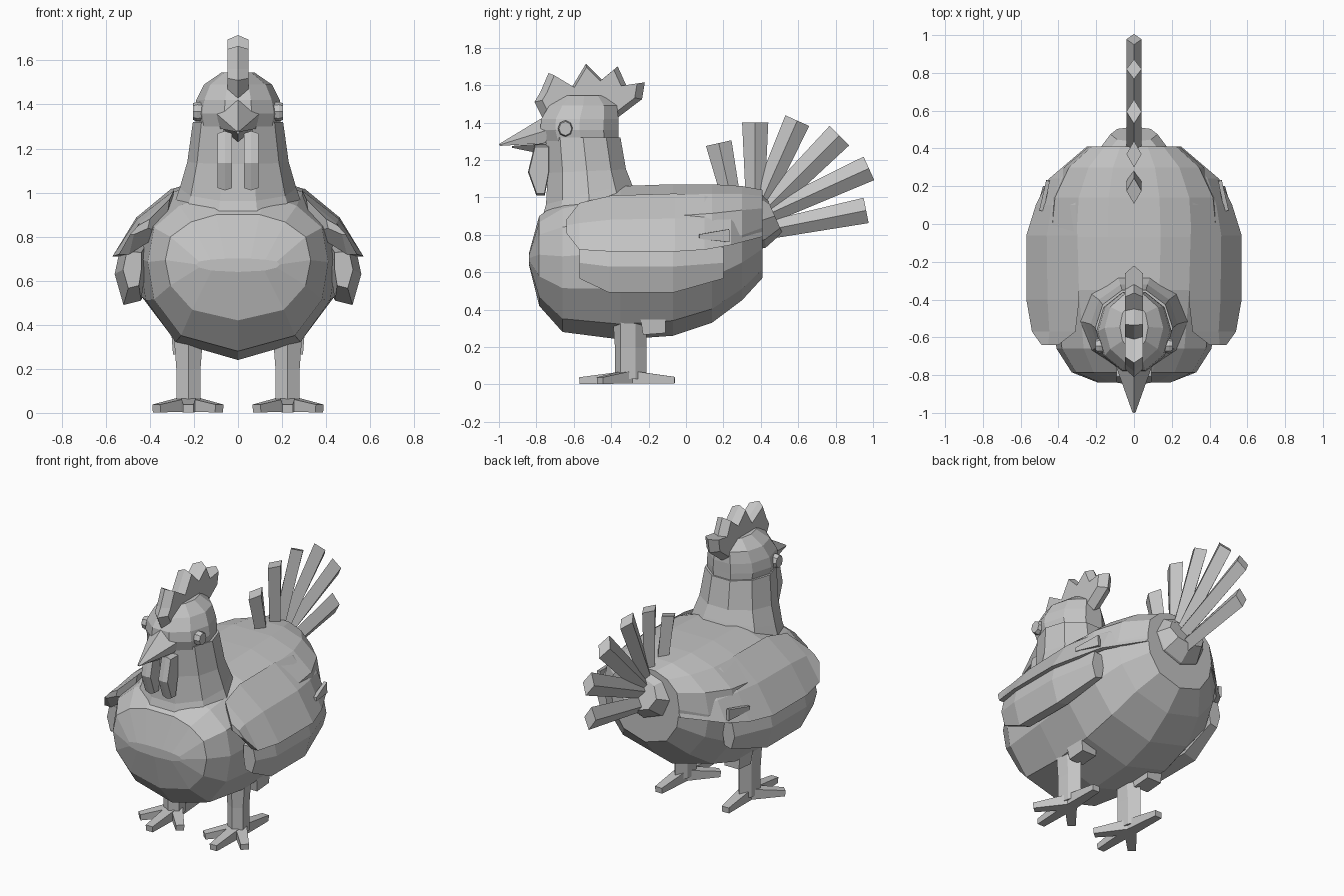
import bpy, bmesh, math
from mathutils import Vector

cube = bpy.data.objects.get("Cube")
if cube:
    bpy.data.objects.remove(cube, do_unlink=True)

grey = bpy.data.materials.new("plain_grey")
grey.use_nodes = True
grey.diffuse_color = (.55, .55, .55, 1)
grey.node_tree.nodes["Principled BSDF"].inputs["Base Color"].default_value = grey.diffuse_color


def finish(name, bm):
    """Turn a bmesh into a flat shaded object."""
    bmesh.ops.remove_doubles(bm, verts=bm.verts, dist=.0005)
    bmesh.ops.recalc_face_normals(bm, faces=bm.faces)
    mesh = bpy.data.meshes.new(name)
    bm.to_mesh(mesh)
    bm.free()
    mesh.materials.append(grey)
    obj = bpy.data.objects.new(name, mesh)
    bpy.context.collection.objects.link(obj)


def loft(name, rings):
    """Skin a row of closed rings and cap both ends."""
    bm = bmesh.new()
    loops = [[bm.verts.new(p) for p in ring] for ring in rings]
    for lower, upper in zip(loops, loops[1:]):
        count = len(lower)
        for i in range(count):
            j = (i + 1) % count
            bm.faces.new((lower[i], lower[j], upper[j], upper[i]))
    bm.faces.new(loops[0])
    bm.faces.new(loops[-1])
    finish(name, bm)


def loft_pair(name, rings):
    """Build a left part and its mirror image on the right."""
    loft("left_" + name, rings)
    loft("right_" + name, [[(-x, y, z) for x, y, z in ring] for ring in rings])


def oval(sides, z, front, back, width, slope=0):
    """Level oval ring; slope lifts its back edge."""
    ring = []
    for i in range(sides):
        a = math.tau * (i + .5) / sides
        x, y = math.sin(a), -math.cos(a)
        ring.append((width * x, (front + back) / 2 + y * (back - front) / 2, z + slope * y))
    return ring


def spike(start, end, w0, h0, w1, h1):
    """Four sided tapering bar from start to end."""
    start, end = Vector(start), Vector(end)
    along = (end - start).normalized()
    side = along.cross(Vector((0, 0, 1))).normalized()
    up = side.cross(along)
    corners = [(1, 1), (-1, 1), (-1, -1), (1, -1)]
    return [[p + side * a * w + up * b * h for a, b in corners]
            for p, w, h in ((start, w0, h0), (end, w1, h1))]


def slab(name, outline, half, core, inset):
    """Flat part in the side plane with a raised rim along its middle."""
    cy = sum(p[0] for p in outline) / len(outline)
    cz = sum(p[1] for p in outline) / len(outline)
    rings = []
    for x, s in ((core - half, inset), (core, 1), (core + half, inset)):
        rings.append([(x, cy + (y - cy) * s, cz + (z - cz) * s) for y, z in outline])
    loft(name, rings)


# Body: one cross-section scaled along the length
half = [(0, 0), (.63, .1), (.93, .33), (1, .57), (.93, .79), (.65, .93), (.3, 1)]
section = half + [(-x, z) for x, z in reversed(half[1:])]
stations = [  # y, bottom, top, half width
    (-.84, .64, .7, .19), (-.785, .42, .9, .33), (-.66, .28, .99, .41), (-.35, .24, 1.06, .45),
    (-.07, .26, 1.07, .47), (.14, .33, 1.07, .45), (.3, .45, 1.06, .37), (.41, .57, 1.04, .24)]
loft("body", [[(w * x, y, b + (t - b) * z) for x, z in section] for y, b, t, w in stations])

# Tail base: short cone leaning back and down
loft("tail_base", [[(w * math.cos(math.tau * i / 8), y + lean * math.sin(math.tau * i / 8),
                     z + h * math.sin(math.tau * i / 8)) for i in range(8)]
                   for y, z, w, h, lean in ((.36, .88, .2, .16, 0), (.415, .88, .17, .15, -.01),
                                            (.475, .9, .125, .09, -.04))])

# Neck and head
loft("neck", [oval(10, z, f, b, w, s) for z, f, b, w, s in (
    (.92, -.79, -.24, .3, .06), (1.02, -.76, -.28, .265, .06), (1.14, -.75, -.31, .23, .01),
    (1.32, -.76, -.34, .205, 0))])
loft("head", [oval(10, z, f, b, w) for z, f, b, w in (
    (1.3, -.77, -.35, .19), (1.36, -.79, -.35, .2), (1.42, -.785, -.35, .19),
    (1.49, -.74, -.36, .155), (1.545, -.67, -.42, .075))])

# Beak
loft("upper_beak", [
    [(0, -.76, 1.43), (.1, -.74, 1.36), (.08, -.75, 1.29), (-.08, -.75, 1.29), (-.1, -.74, 1.36)],
    [(0, -1, 1.285), (.008, -.998, 1.28), (.005, -.995, 1.275), (-.005, -.995, 1.275), (-.008, -.998, 1.28)]])
loft("lower_beak", [
    [(.07, -.74, 1.29), (0, -.76, 1.23), (-.07, -.74, 1.29)],
    [(.008, -.93, 1.275), (0, -.93, 1.265), (-.008, -.93, 1.275)]])

# Comb
slab("comb", [(-.77, 1.43), (-.81, 1.51), (-.78, 1.56), (-.735, 1.665), (-.61, 1.59), (-.535, 1.715),
              (-.45, 1.63), (-.365, 1.7), (-.32, 1.6), (-.22, 1.615), (-.235, 1.525), (-.36, 1.43),
              (-.5, 1.48)], .047, 0, .86)

# Wattles and eyes
for side, sign in (("left", 1), ("right", -1)):
    slab(side + "_wattle", [(-.81, 1.28), (-.845, 1.135), (-.8, 1.01), (-.755, 1.01), (-.73, 1.14),
                            (-.73, 1.28)], .032, sign * .06, .92)
eye_rings = []
for x, r in ((.15, .036), (.185, .04), (.205, .034)):
    eye_rings.append([(x, -.645 + r * math.cos(math.tau * i / 8),
                       1.368 + r * 1.1 * math.sin(math.tau * i / 8)) for i in range(8)])
loft_pair("eye", eye_rings)

# Wings: covering layer that hugs the back and tapers to a point
cover_rings = []
for y, inner_x, inner_z, edge_x, edge_z in (
        (-.64, .4, .88, .49, .81), (-.57, .31, .97, .54, .72), (-.4, .29, 1.01, .57, .71),
        (-.06, .3, 1.02, .57, .71), (.1, .31, 1.01, .52, .72), (.24, .3, .97, .45, .745),
        (.41, .22, .83, .25, .79)):
    dx, dz = edge_x - inner_x, edge_z - inner_z
    cover_rings.append([(inner_x + dx * u, y, inner_z + dz * v) for u, v in (
        (0, 0), (.6, .43), (1, 1), (.8, 1), (.1, .6))])
loft_pair("wing_cover", cover_rings)
loft_pair("wing_notch_feather", spike((.49, .07, .79), (.455, .23, .795), .012, .012, .01, .035))

# Wings: long feathers tucked under the covering layer
under = [(.42, .76), (.53, .77), (.56, .63), (.52, .49), (.44, .51), (.42, .64)]
loft_pair("wing_feathers", [[(.49 + (x - .49) * s + dx, y, .68 + (z - .68) * s) for x, z in under]
                            for y, s, dx in ((-.57, .6, -.01), (-.41, 1, 0), (-.07, 1, 0), (.2, .6, -.05))])

# Tail feathers: diamond bars fanned around the tail base
fan = [((.24, 1), (.175, 1.29), .07), ((.37, .98), (.37, 1.4), .07), ((.39, .95), (.595, 1.41), .07),
       ((.42, .93), (.82, 1.33), .074), ((.44, .91), (.978, 1.155), .069), ((.46, .83), (.963, .93), .069)]
for n, (root, tip, width) in enumerate(fan):
    along = Vector((0, tip[0] - root[0], tip[1] - root[1])).normalized()
    across = Vector((0, -along.z, along.y))
    thick = Vector((.04, 0, 0))
    rings = []
    for p, w in ((root, width * .72), (tip, width)):
        p = Vector((0, *p))
        rings.append([p + thick, p + across * w, p - thick, p - across * w])
    loft("tail_feather_%d" % (n + 1), rings)

# Legs, thighs and toes
leg_rings = []
for z, grow in ((.03, 0), (.2, 0), (.4, .015)):
    leg_rings.append([(x, y, z) for x, y in (
        (.17 - grow, -.35), (.225, -.38 - grow), (.28 + grow, -.35),
        (.27 + grow, -.27), (.225, -.21), (.18 - grow, -.27))])
loft_pair("leg", leg_rings)
loft_pair("thigh", spike((.245, -.17, .27), (.245, -.18, .4), .05, .06, .06, .07))
foot = (.225, -.3, .04)
for name, tip in (("front", (.225, -.57, .02)), ("outer", (.37, -.46, .02)),
                  ("inner", (.085, -.46, .02)), ("back", (.235, -.06, .022))):
    loft_pair(name + "_toe", spike(foot, tip, .036, .034, .024, .018))
